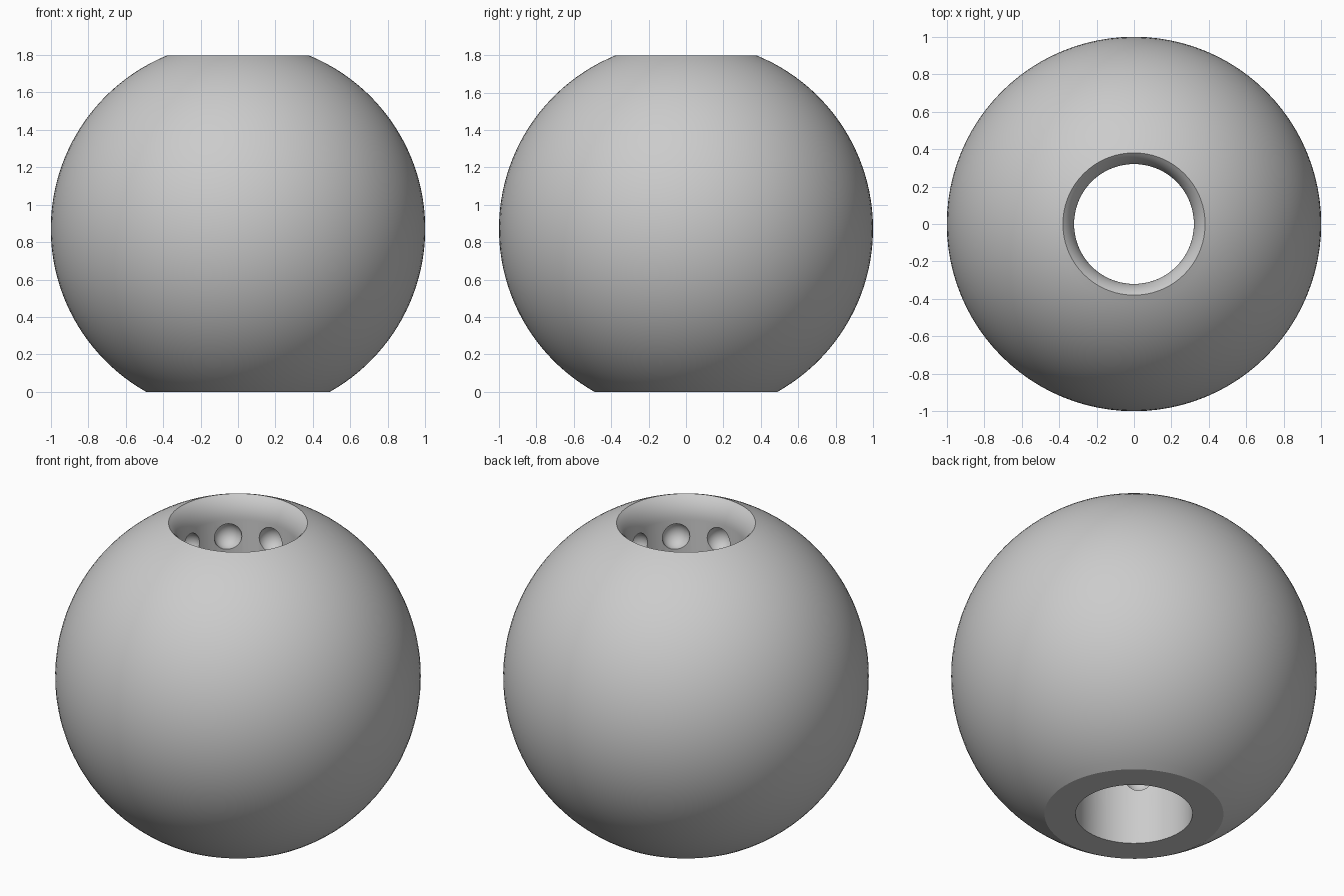
import bpy, bmesh
from math import sin, cos, pi, sqrt, asin, atan2, radians
from mathutils import Matrix, Vector

cube = bpy.data.objects.get("Cube")
if cube:
    bpy.data.objects.remove(cube, do_unlink=True)

CENTRE, TOP = 0.872, 1.797      # ball centre height, top plane
BORE = 0.32                     # bore radius
LIP_R, LIP_ANGLE = 0.163, radians(53)
SEGMENTS = 96

grey = bpy.data.materials.new("plain_grey")
grey.use_nodes = True
colour = (0.6, 0.6, 0.6, 1)
grey.diffuse_color = colour
grey.node_tree.nodes["Principled BSDF"].inputs["Base Color"].default_value = colour


def make_object(name, bm):
    bmesh.ops.recalc_face_normals(bm, faces=bm.faces)
    mesh = bpy.data.meshes.new(name)
    bm.to_mesh(mesh)
    bm.free()
    mesh.materials.append(grey)
    obj = bpy.data.objects.new(name, mesh)
    bpy.context.collection.objects.link(obj)
    return obj


# Truncated ball profile: outer arc, rounded lip, straight bore
low = -asin(CENTRE)
high = asin(TOP - CENTRE)
steps = 48
profile = []
for i in range(steps + 1):
    a = low + (high - low) * i / steps
    profile.append((cos(a), CENTRE + sin(a)))
rim = profile[-1][0]
lip_base = TOP - LIP_R * sin(LIP_ANGLE)
lip_width = rim - BORE
for i in range(1, 9):
    a = LIP_ANGLE * (1 - i / 8)
    r = BORE + lip_width * (1 - cos(a)) / (1 - cos(LIP_ANGLE))
    profile.append((r, lip_base + LIP_R * sin(a)))
profile.append((BORE, 0))

# Lathe the profile
bm = bmesh.new()
rings = []
for s in range(SEGMENTS):
    t = 2 * pi * s / SEGMENTS
    rings.append([bm.verts.new((r * cos(t), r * sin(t), z)) for r, z in profile])
n = len(profile)
for s in range(SEGMENTS):
    a, b = rings[s], rings[(s + 1) % SEGMENTS]
    for i in range(n):
        j = (i + 1) % n
        bm.faces.new((a[i], b[i], b[j], a[j]))
ball = make_object("bored_ball", bm)

# Rounded pockets in rings around the bore wall
bm = bmesh.new()
for row in range(4):
    z = 1.568 - 0.386 * row
    for k in range(8):
        t = k * pi / 4
        place = Matrix.Translation((BORE * cos(t), BORE * sin(t), z))
        bmesh.ops.create_uvsphere(bm, u_segments=32, v_segments=16,
                                  radius=0.077, matrix=place)
cutter = make_object("pocket_cutter", bm)
cutter.hide_render = True

cut = ball.modifiers.new("pockets", "BOOLEAN")
cut.operation = "DIFFERENCE"
cut.solver = "EXACT"
cut.object = cutter

bpy.ops.object.select_all(action="DESELECT")
ball.select_set(True)
bpy.context.view_layer.objects.active = ball
bpy.ops.object.modifier_apply(modifier=cut.name)
bpy.data.objects.remove(cutter, do_unlink=True)
bpy.ops.object.shade_smooth_by_angle(angle=radians(30))
